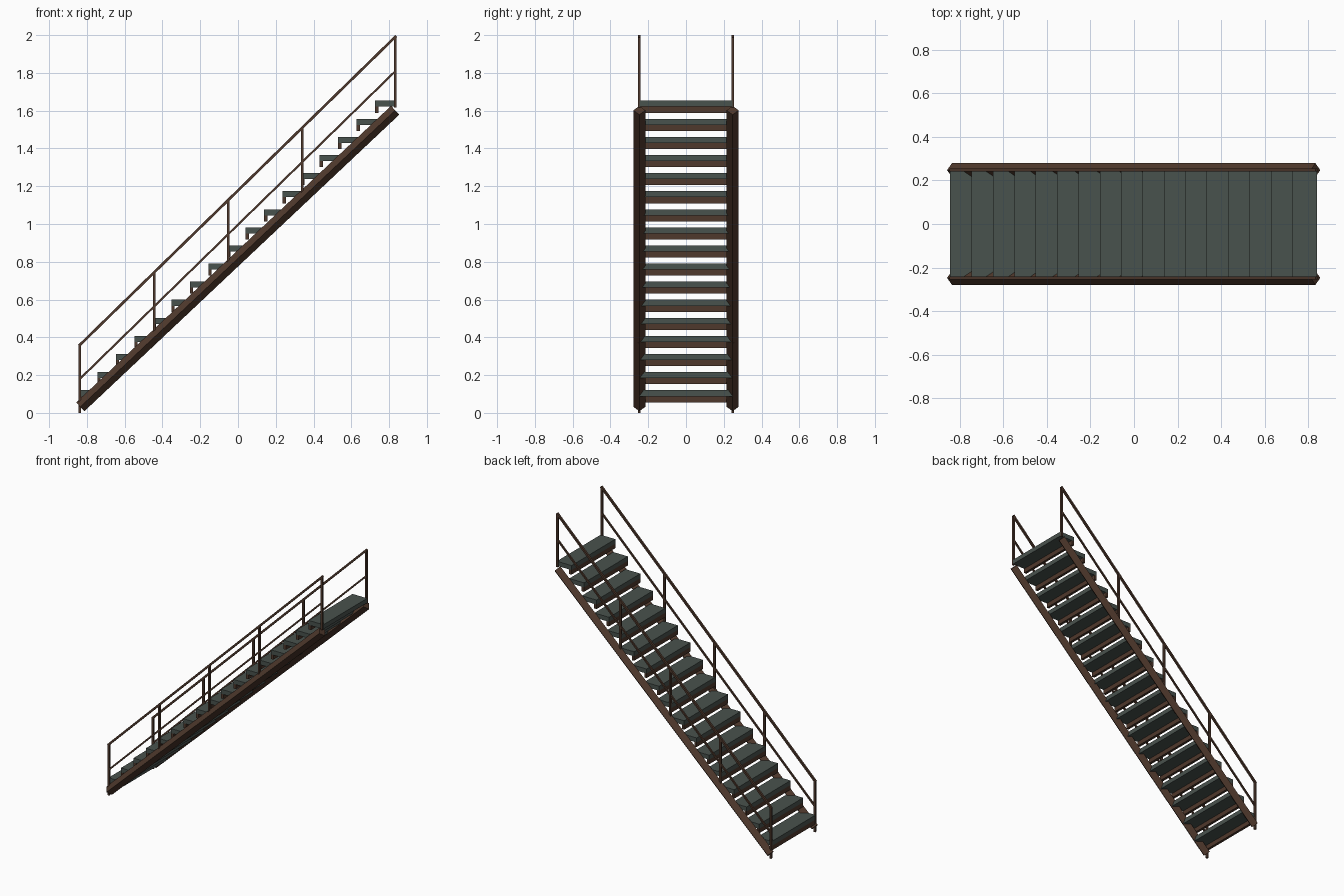
import bpy
from mathutils import Vector, Matrix

if "Cube" in bpy.data.objects:
    bpy.data.objects.remove(bpy.data.objects["Cube"])


def material(name, rgb):
    m = bpy.data.materials.new(name)
    m.diffuse_color = (*rgb, 1)
    m.use_nodes = True
    m.node_tree.nodes["Principled BSDF"].inputs["Base Color"].default_value = m.diffuse_color
    return m


GREEN = material("dark green tread", (0.066, 0.084, 0.075))
BROWN = material("brown metal", (0.078, 0.040, 0.025))


def box(name, x, y, z, mat):
    """Axis-aligned box from (min, max) ranges."""
    lo, hi = Vector((x[0], y[0], z[0])), Vector((x[1], y[1], z[1]))
    bpy.ops.mesh.primitive_cube_add(size=1)
    ob = bpy.context.object
    ob.name = name
    ob.data.transform(Matrix.Translation((lo + hi) / 2) @ Matrix.Diagonal((*(hi - lo), 1)))
    ob.data.materials.append(mat)
    return ob


def beam(name, a, b, size, roll=0.0):
    """Square bar between two points in an xz plane, rolled about its axis."""
    a, b = Vector(a), Vector(b)
    d = (b - a).normalized()
    side = Vector((0, 1, 0))
    up = d.cross(side)
    rot = Matrix((d, side, up)).transposed().to_4x4()
    bpy.ops.mesh.primitive_cube_add(size=1)
    ob = bpy.context.object
    ob.name = name
    ob.data.transform(Matrix.Translation((a + b) / 2) @ rot
                      @ Matrix.Rotation(roll, 4, 'X')
                      @ Matrix.Diagonal(((b - a).length, size, size, 1)))
    ob.data.materials.append(BROWN)
    return ob


STEPS, RUN, RISE = 17, 0.098, 0.0958
X0, Z0, HALF = -0.843, 0.120, 0.245

# treads: green plate with a brown lip hanging under the front edge
for i in range(STEPS):
    x, z = X0 + i * RUN, Z0 + i * RISE
    box(f"tread_{i + 1}", (x, x + 0.115), (-HALF, HALF), (z - 0.032, z), GREEN)
    box(f"tread_lip_{i + 1}", (x, x + 0.018), (-HALF, HALF), (z - 0.064, z - 0.032), BROWN)

# post positions and the handrail slope
XA, XB = -0.837, 0.832
SLOPE = (1.992 - 0.360) / (XB - XA)
POST_X = [XA, -0.443, -0.051, 0.340, XB]


def rail_z(x):
    return 0.360 + SLOPE * (x - XA)


for side, label in ((-1, "front"), (1, "back")):
    # diamond-section stringer
    y = side * 0.247
    beam(f"stringer_{label}", (-0.835, y, 0.032), (0.832, y, 1.602), 0.045, 0.785398)
    # posts
    for i, x in enumerate(POST_X):
        top = rail_z(x)
        base = 0.0 if i == 0 else top - 0.375
        box(f"post_{label}_{i + 1}", (x - 0.007, x + 0.007),
            (y - 0.007, y + 0.007), (base, top), BROWN)
    # top and middle rails
    beam(f"handrail_{label}", (XA - 0.005, y, rail_z(XA) - 0.005),
         (XB + 0.005, y, rail_z(XB) + 0.003), 0.014)
    beam(f"middle_rail_{label}", (XA, y, 0.180), (XB, y, 1.808), 0.011)
